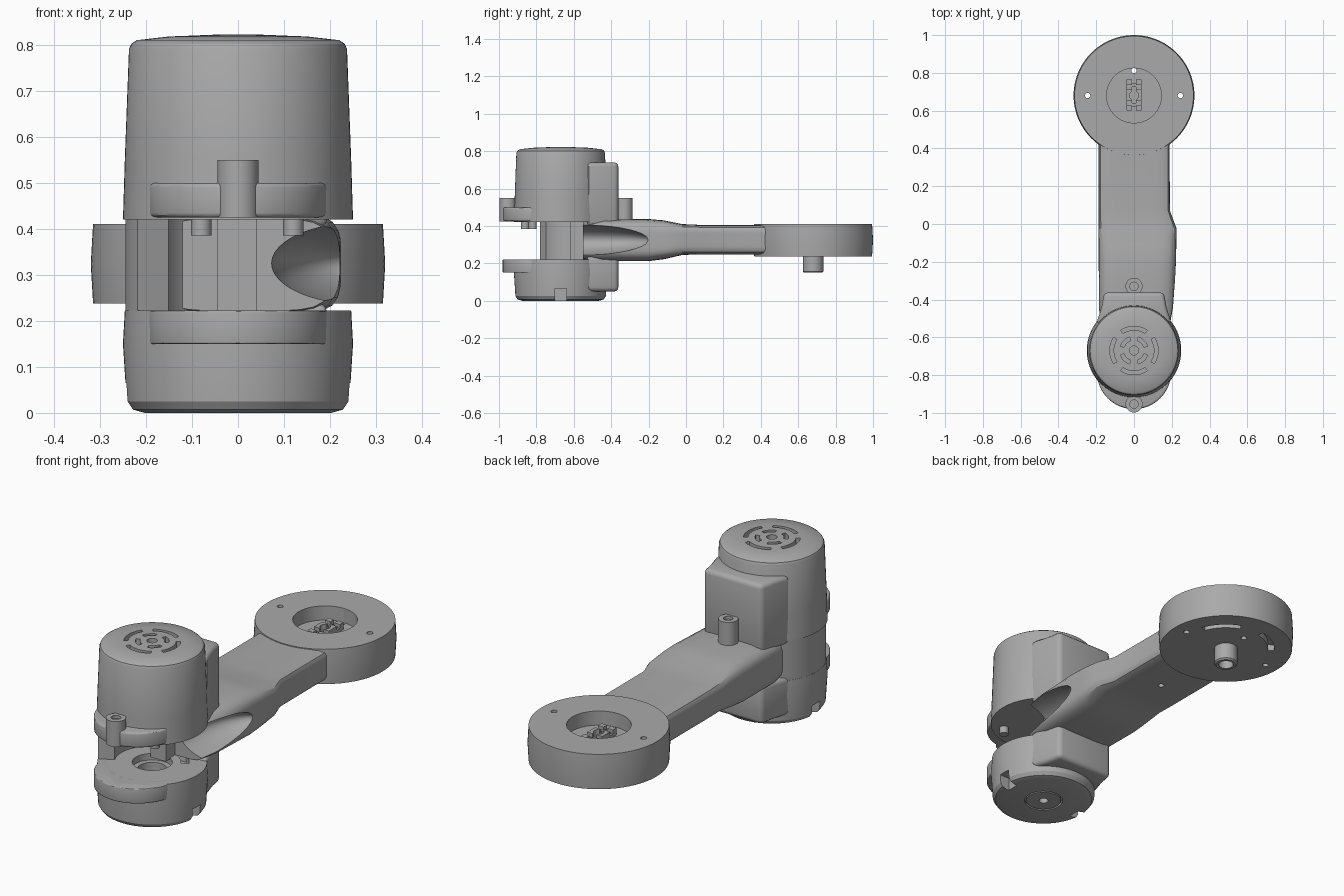
import bpy, bmesh
from math import sin, cos, pi, radians

if "Cube" in bpy.data.objects:
    bpy.data.objects.remove(bpy.data.objects["Cube"])

grey = bpy.data.materials.new("plain_grey")
grey.use_nodes = True
TONE = (0.4, 0.4, 0.4, 1)
grey.diffuse_color = TONE
grey.node_tree.nodes["Principled BSDF"].inputs["Base Color"].default_value = TONE

MOTOR_Y, DISC_Y = -0.67, 0.68


def finish(name, bm):
    bmesh.ops.recalc_face_normals(bm, faces=bm.faces)
    mesh = bpy.data.meshes.new(name)
    bm.to_mesh(mesh)
    bm.free()
    mesh.materials.append(grey)
    obj = bpy.data.objects.new(name, mesh)
    bpy.context.collection.objects.link(obj)
    return obj


def loft(name, rings):
    """Skin a list of closed rings and cap both ends."""
    bm = bmesh.new()
    loops = [[bm.verts.new(p) for p in ring] for ring in rings]
    n = len(loops[0])
    for a, b in zip(loops, loops[1:]):
        for i in range(n):
            j = (i + 1) % n
            bm.faces.new((a[i], a[j], b[j], b[i]))
    bm.faces.new(loops[0])
    bm.faces.new(loops[-1])
    return finish(name, bm)


def circle(x, y, r, n=32):
    return [(x + r * cos(2 * pi * i / n), y + r * sin(2 * pi * i / n)) for i in range(n)]


def sector(x, y, r0, r1, a0, a1, n=16):
    angles = [radians(a0 + (a1 - a0) * i / n) for i in range(n + 1)]
    return ([(x + r1 * cos(a), y + r1 * sin(a)) for a in angles]
            + [(x + r0 * cos(a), y + r0 * sin(a)) for a in reversed(angles)])


def rect(x0, x1, y0, y1):
    return [(x0, y0), (x1, y0), (x1, y1), (x0, y1)]


def prism(name, outline, z0, z1):
    return loft(name, [[(x, y, z) for x, y in outline] for z in (z0, z1)])


def turned(name, y, profile, n=72):
    return loft(name, [[(px, py, z) for px, py in circle(0, y, r, n)] for r, z in profile])


def activate(obj):
    bpy.ops.object.select_all(action="DESELECT")
    obj.select_set(True)
    bpy.context.view_layer.objects.active = obj


def cut(obj, cutters):
    for c in cutters:
        c.hide_render = True
        mod = obj.modifiers.new("cut", "BOOLEAN")
        mod.operation, mod.solver, mod.object = "DIFFERENCE", "EXACT", c
        activate(obj)
        bpy.ops.object.modifier_apply(modifier=mod.name)
        bpy.data.objects.remove(c)


def soften(obj, width):
    mod = obj.modifiers.new("round_edges", "BEVEL")
    mod.width, mod.segments, mod.angle_limit = width, 3, radians(40)


# Upper motor housing with vents in its domed cap
upper = turned("upper_housing", MOTOR_Y, [
    (0.25, 0.42), (0.246, 0.55), (0.237, 0.79), (0.232, 0.802),
    (0.22, 0.81), (0.15, 0.818), (0.05, 0.822)])
vents = [prism("vent", sector(0, MOTOR_Y, 0.108, 0.128, a - 33, a + 33), 0.785, 0.9)
         for a in (0, 90, 180, 270)]
vents += [prism("vent", sector(0, MOTOR_Y, 0.055, 0.075, a - 27, a + 27), 0.785, 0.9)
          for a in (45, 135, 225, 315)]
vents.append(prism("vent", circle(0, MOTOR_Y, 0.024), 0.785, 0.9))
cut(upper, vents)

# Lower motor housing with shaft bore, side notches and underside cap groove
lower = turned("lower_housing", MOTOR_Y, [
    (0.205, 0), (0.23, 0.007), (0.242, 0.025), (0.25, 0.15), (0.246, 0.222)])
pockets = [prism("notch", rect(s * 0.225 - 0.035, s * 0.225 + 0.035, -0.7, -0.64), -0.1, 0.065)
           for s in (-1, 1)]
pockets += [
    prism("groove", sector(0, MOTOR_Y, 0.082, 0.09, 0, 350, 64), -0.1, 0.012),
    prism("centre_hole", circle(0, MOTOR_Y, 0.022), -0.1, 0.03),
    prism("bore", circle(0, MOTOR_Y, 0.09), 0.19, 0.3),
    prism("bore_step", circle(0, MOTOR_Y, 0.065), 0.14, 0.3),
    prism("arc_slot", sector(0, MOTOR_Y, 0.13, 0.165, 30, 100), 0.19, 0.3)]
cut(lower, pockets)

# Front flanges
flanges = []
for name, z0, z1 in (("upper_flange", 0.425, 0.5), ("lower_flange", 0.15, 0.222)):
    flange = prism(name, circle(0, -0.783, 0.197, 64), z0, z1)
    flanges.append(flange)
    if name == "lower_flange":
        cut(flange, [prism("clear", circle(0, MOTOR_Y, 0.2, 64), 0.1, 0.3)])
    soften(flange, 0.01)

# Screw bosses at front and back
bosses = []
for name, y, z0 in (("front_boss", -0.953, 0.425), ("rear_boss", -0.33, 0.42)):
    boss = prism(name, circle(0, y, 0.045), z0, 0.55)
    cut(boss, [prism("screw_recess", circle(0, y, 0.022), 0.535, 0.6)])
    bosses.append(boss)

# Boxes at the back of both housings
boxes = []
outline = [(-0.2, -0.53), (0.2, -0.53), (0.172, -0.44), (0.158, -0.362),
           (-0.158, -0.362), (-0.172, -0.44)]
for name, z0, z1 in (("upper_box", 0.4, 0.74), ("lower_box", 0.05, 0.24)):
    box = prism(name, outline, z0, z1)
    soften(box, 0.022)
    boxes.append(box)

# Wall and posts joining the two housings
wall = prism("joining_wall", sector(0, MOTOR_Y, 0.17, 0.245, 85, 207, 32), 0.215, 0.43)
post = prism("centre_post", rect(-0.045, 0.04, -0.62, -0.53), 0.215, 0.43)
pegs = [prism("peg", circle(x, y, 0.022), 0.385, 0.43)
        for x, y in ((0.12, -0.82), (-0.08, -0.86))]

# Arm: flared at the motor end, with a scooped side
rings = []
for y, x0, x1, z0, z1, power in (
        (-0.55, -0.17, 0.2, 0.222, 0.422, 5), (-0.45, -0.185, 0.212, 0.212, 0.434, 5),
        (-0.2, -0.187, 0.222, 0.212, 0.437, 5), (-0.12, -0.187, 0.224, 0.222, 0.43, 5),
        (-0.02, -0.187, 0.224, 0.245, 0.41, 6), (0.07, -0.187, 0.19, 0.248, 0.406, 7),
        (0.49, -0.187, 0.188, 0.248, 0.406, 7)):
    ring = []
    for i in range(48):
        a = 2 * pi * (i + 0.5) / 48
        c, s = cos(a), sin(a)
        k = (abs(c) ** power + abs(s) ** power) ** (-1 / power)
        ring.append(((x0 + x1) / 2 + c * k * (x1 - x0) / 2, y,
                     (z0 + z1) / 2 + s * k * (z1 - z0) / 2))
    rings.append(ring)
arm = loft("arm", rings)
bpy.ops.mesh.primitive_uv_sphere_add(segments=48, ring_count=24, location=(0.27, -0.62, 0.325))
scoop = bpy.context.object
scoop.scale = (0.2, 0.43, 0.09)
cut(arm, [scoop, prism("arm_hole", circle(0, 0.2, 0.014), 0.1, 0.28)])

# End disc with recess, holes and curved slots below
disc = turned("end_disc", DISC_Y, [
    (0.315, 0.238), (0.32, 0.324), (0.315, 0.41)], 96)
holes = [prism("recess", circle(0, DISC_Y, 0.145, 64), 0.34, 0.5)]
holes += [prism("hole", circle(x, y, r), 0.1, 0.5) for x, y, r in (
    (-0.245, DISC_Y, 0.014), (0.245, DISC_Y, 0.014), (0, 0.812, 0.014))]
holes += [prism("slot", sector(0, DISC_Y, 0.2, 0.23, a, b), 0.1, 0.27)
          for a, b in ((20, 70), (100, 145))]
cut(disc, holes)

# Hollow output shaft under the disc
shaft = turned("output_shaft", DISC_Y, [(0.048, 0.15), (0.055, 0.157), (0.055, 0.245)], 40)
cut(shaft, [prism("shaft_bore", circle(0, DISC_Y, 0.035), 0.1, 0.22)])

# Connector rails in the disc recess
rails = []
for s in (-1, 1):
    rail = prism("connector_rail", rect(s * 0.026 - 0.015, s * 0.026 + 0.015, 0.6, 0.765), 0.335, 0.375)
    cut(rail, [prism("gap", rect(-0.1, 0.1, y - 0.012, y + 0.012), 0.355, 0.5) for y in (0.64, 0.725)]
        + [prism("rail_hole", circle(0, DISC_Y, 0.024), 0.3, 0.5)])
    rails.append(rail)
rails += [prism("connector_bridge", rect(-0.03, 0.03, y - 0.01, y + 0.01), 0.335, 0.36)
          for y in (0.63, 0.735)]

for obj in [upper, lower, wall, post, arm, disc, shaft] + flanges + bosses + boxes + pegs + rails:
    activate(obj)
    for mod in list(obj.modifiers):
        bpy.ops.object.modifier_apply(modifier=mod.name)
    bpy.ops.object.shade_smooth_by_angle(angle=radians(30))
